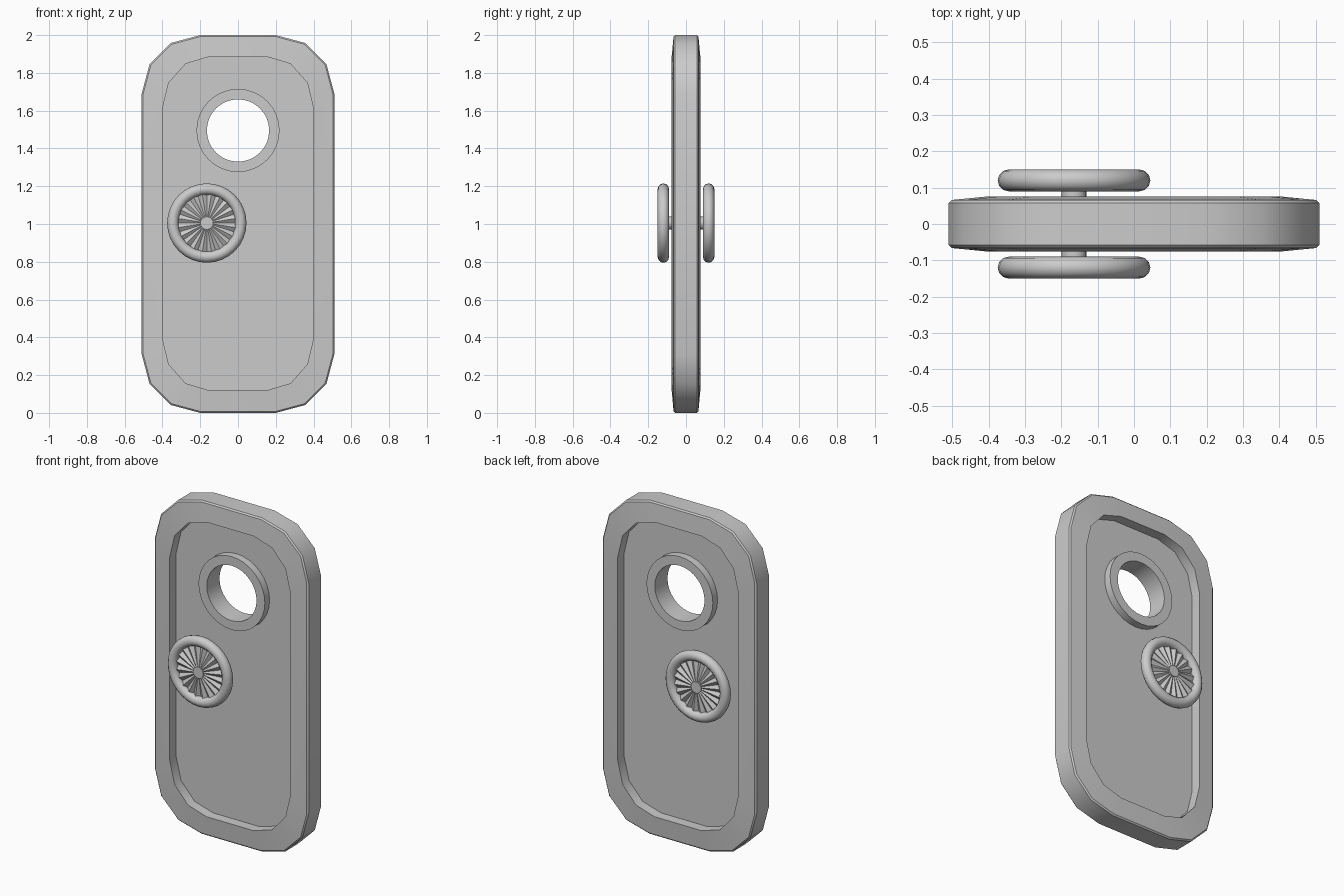
import bpy, bmesh
from math import sin, cos, pi, radians

if "Cube" in bpy.data.objects:
    bpy.data.objects.remove(bpy.data.objects["Cube"])


def outline(hw, z0, z1, rx, rz, y):
    """Rounded rectangle with three-segment corners, at depth y."""
    pts = []
    for q in range(4):
        sx = 1 if q in (0, 3) else -1
        cz = z1 - rz if q < 2 else z0 + rz
        for i in range(4):
            a = radians(90 * q + 30 * i)
            pts.append((sx * (hw - rx) + rx * cos(a), y, cz + rz * sin(a)))
    return pts


def circle(cx, cz, r, y, n=32):
    return [(cx + r * cos(2 * pi * i / n), y, cz + r * sin(2 * pi * i / n)) for i in range(n)]


def finish(name, bm, angle=35):
    bmesh.ops.recalc_face_normals(bm, faces=bm.faces)
    me = bpy.data.meshes.new(name)
    bm.to_mesh(me)
    bm.free()
    ob = bpy.data.objects.new(name, me)
    bpy.context.collection.objects.link(ob)
    if angle:
        bpy.ops.object.select_all(action='DESELECT')
        ob.select_set(True)
        bpy.context.view_layer.objects.active = ob
        bpy.ops.object.shade_smooth_by_angle(angle=radians(angle))
    return ob


def loft(name, loops, closed=True, caps=False, angle=35):
    """Skin a series of equal-length loops with quads."""
    bm = bmesh.new()
    rings = [[bm.verts.new(p) for p in lp] for lp in loops]
    pairs = list(zip(rings, rings[1:]))
    if closed:
        pairs.append((rings[-1], rings[0]))
    for a, b in pairs:
        for i in range(len(a)):
            j = (i + 1) % len(a)
            bm.faces.new((a[i], a[j], b[j], b[i]))
    if caps:
        bm.faces.new(rings[0])
        bm.faces.new(rings[-1])
    return finish(name, bm, angle)


# Door frame: section swept round the outline
half = [(0.51, 0, 2.0, 0.31, 0.31, 0.058),
        (0.502, 0.008, 1.992, 0.302, 0.302, 0.066),
        (0.40, 0.12, 1.885, 0.245, 0.275, 0.076),
        (0.40, 0.12, 1.885, 0.245, 0.275, 0.01)]
section = half + [h[:5] + (-h[5],) for h in reversed(half)]
loft("door_frame", [outline(*s) for s in section])

# Recessed panel with the porthole opening
bm = bmesh.new()
for y in (-0.015, 0.015):
    edges = []
    for pts in (outline(0.405, 0.115, 1.89, 0.245, 0.275, y), circle(0, 1.495, 0.19, y)):
        vs = [bm.verts.new(p) for p in pts]
        edges += [bm.edges.new((vs[i], vs[i - 1])) for i in range(len(vs))]
    bmesh.ops.triangle_fill(bm, edges=edges, use_beauty=True)
finish("door_panel", bm, 0)

# Porthole ring
loft("porthole_ring", [circle(0, 1.495, r, y) for r, y in
                       ((0.22, -0.06), (0.22, 0.06), (0.165, 0.06), (0.165, -0.06))])

# Hand wheels on both faces
WX, WZ = -0.165, 1.005
for side, s in (("front", -1), ("back", 1)):
    tube = [(0.18 + 0.03 * cos(2 * pi * k / 12), s * (0.12 + 0.03 * sin(2 * pi * k / 12)))
            for k in range(12)]
    loft(side + "_wheel_rim", [circle(WX, WZ, r, y) for r, y in tube])
    loft(side + "_wheel_hub", [circle(WX, WZ, 0.034, s * y, 20) for y in (0.01, 0.142)],
         closed=False, caps=True)
    # Pleated spoke dish
    dish = []
    for r, y, d in ((0.03, 0.136, 0.002), (0.165, 0.122, 0.009),
                    (0.165, 0.114, 0.009), (0.03, 0.128, 0.002)):
        dish.append([(x, s * (y + (d if i % 2 else -d)), z)
                     for i, (x, _, z) in enumerate(circle(WX, WZ, r, 0, 40))])
    loft(side + "_wheel_spokes", dish, angle=0)
